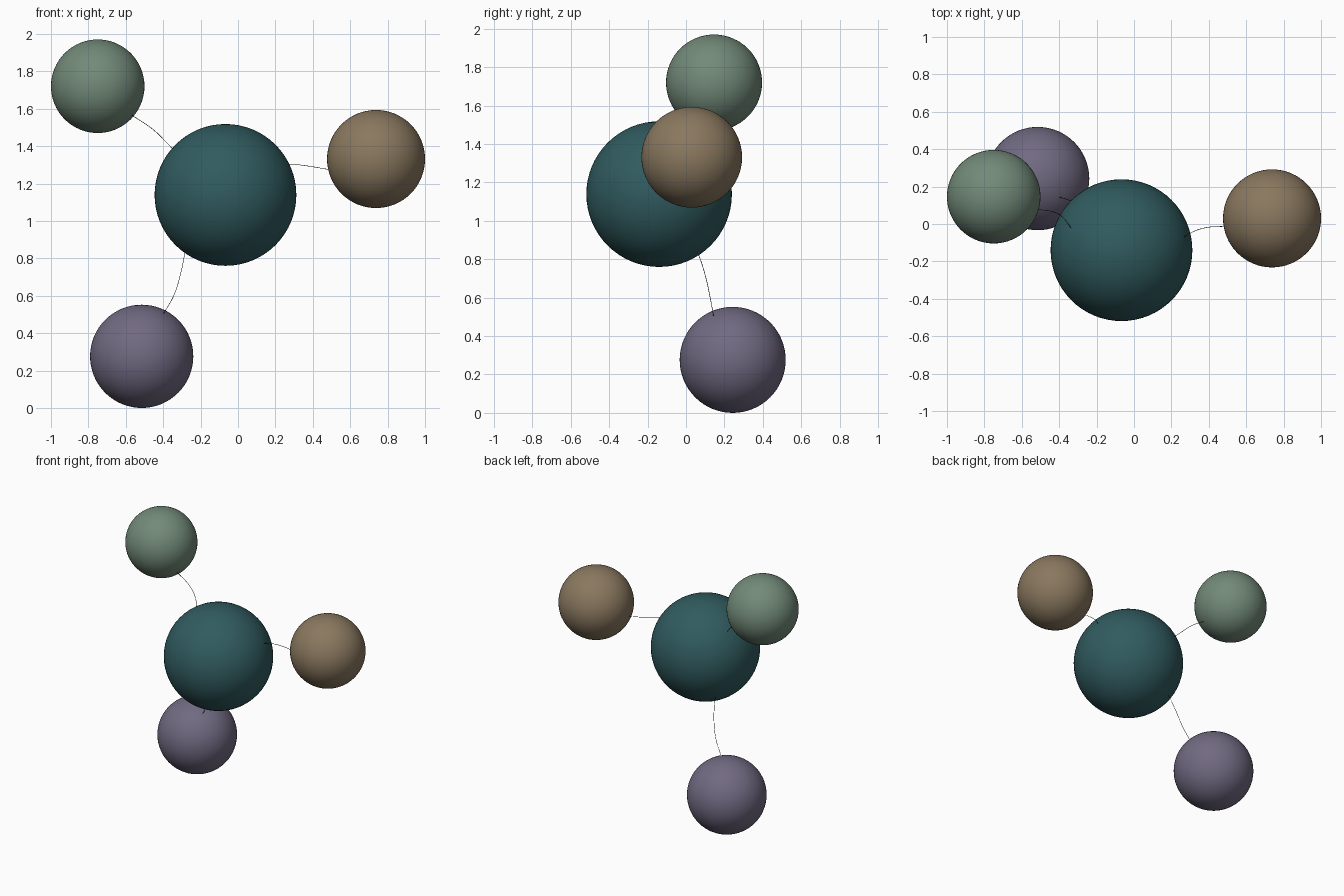
import bpy

if "Cube" in bpy.data.objects:
    bpy.data.objects.remove(bpy.data.objects["Cube"])


def material(name, rgb):
    m = bpy.data.materials.new(name)
    m.diffuse_color = (*rgb, 1.0)
    m.use_nodes = True
    m.node_tree.nodes["Principled BSDF"].inputs["Base Color"].default_value = m.diffuse_color
    return m


teal = material("deep teal", (0.030, 0.105, 0.115))
green = material("sage green", (0.168, 0.254, 0.191))
brown = material("warm brown", (0.254, 0.188, 0.114))
purple = material("dusty purple", (0.165, 0.144, 0.223))
dark = material("dark thread", (0.03, 0.03, 0.03))


def ball(name, centre, radius, mat):
    bpy.ops.mesh.primitive_uv_sphere_add(
        segments=64, ring_count=32, radius=radius, location=centre)
    ob = bpy.context.object
    ob.name = name
    ob.data.materials.append(mat)
    bpy.ops.object.shade_smooth()


def thread(name, points, radius=0.0015):
    cu = bpy.data.curves.new(name, 'CURVE')
    cu.dimensions = '3D'
    cu.bevel_depth = radius
    cu.bevel_resolution = 1
    cu.resolution_u = 8
    cu.use_fill_caps = True
    sp = cu.splines.new('BEZIER')
    sp.bezier_points.add(len(points) - 1)
    for bp, p in zip(sp.bezier_points, points):
        bp.co = p
        bp.handle_left_type = bp.handle_right_type = 'AUTO'
    ob = bpy.data.objects.new(name, cu)
    bpy.context.collection.objects.link(ob)
    # turn the swept curve into a mesh
    bpy.ops.object.select_all(action='DESELECT')
    ob.select_set(True)
    bpy.context.view_layer.objects.active = ob
    bpy.ops.object.convert(target='MESH')
    ob = bpy.context.object
    ob.name = name
    ob.data.materials.clear()
    ob.data.materials.append(dark)
    bpy.ops.object.shade_smooth()


# Large central ball and its three satellites
ball("central_ball", (-0.067, -0.14, 1.139), 0.379, teal)
ball("upper_left_ball", (-0.75, 0.146, 1.72), 0.25, green)
ball("right_ball", (0.738, 0.03, 1.331), 0.262, brown)
ball("lower_ball", (-0.515, 0.243, 0.276), 0.276, purple)

# Thin curved threads running from the central ball to each satellite
thread("upper_left_thread", [(-0.33, -0.03, 1.365), (-0.388, 0.042, 1.425),
                             (-0.452, 0.07, 1.487), (-0.575, 0.075, 1.57)])
thread("right_thread", [(0.255, -0.078, 1.303), (0.302, -0.048, 1.302),
                        (0.377, -0.021, 1.293), (0.49, -0.012, 1.274)])
thread("lower_thread", [(-0.276, 0.038, 0.89), (-0.286, 0.067, 0.82),
                        (-0.307, 0.10, 0.717), (-0.342, 0.125, 0.604),
                        (-0.402, 0.145, 0.498)])
